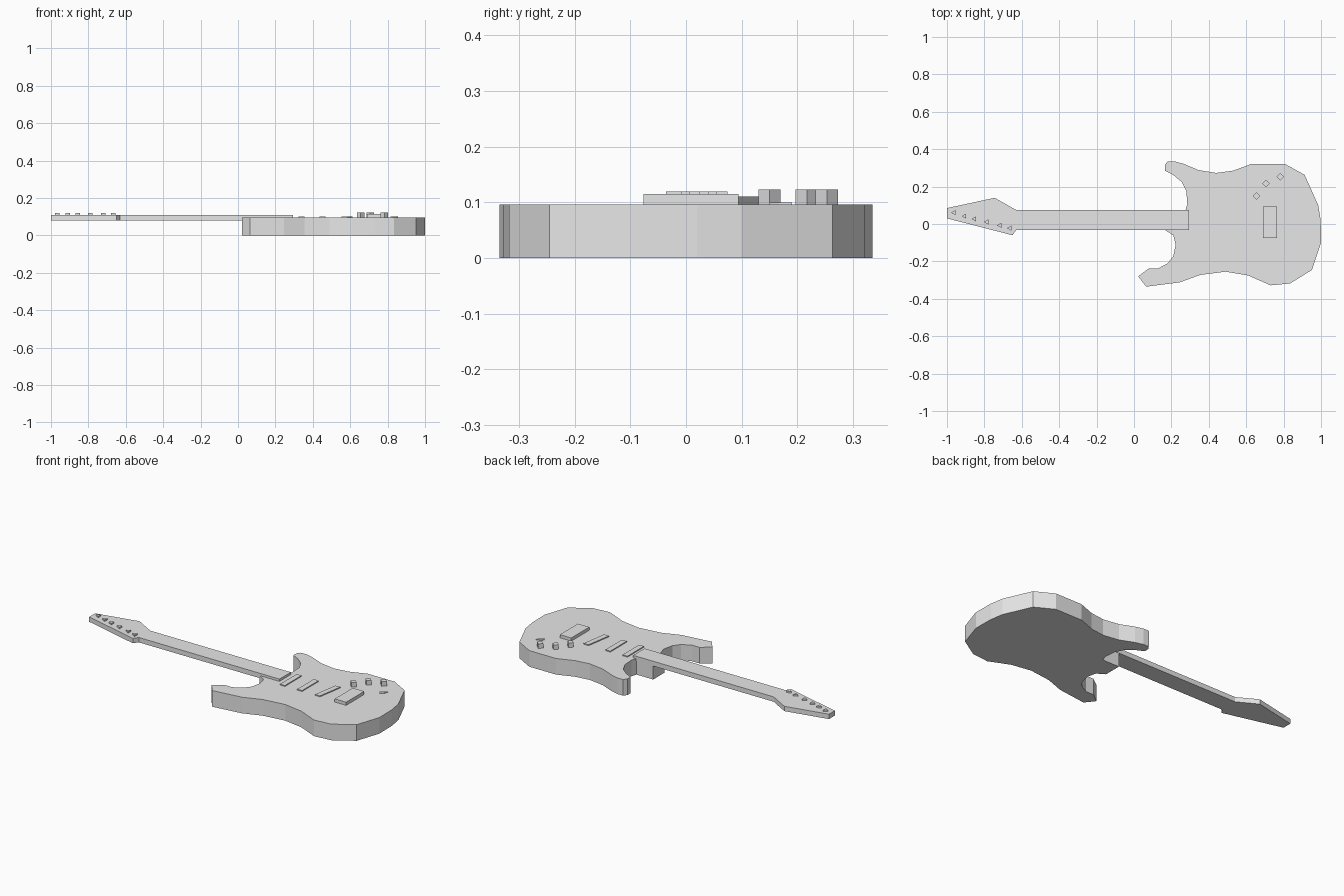
import bpy
import bmesh
import math

cube = bpy.data.objects.get("Cube")
if cube:
    bpy.data.objects.remove(cube, do_unlink=True)

# One plain grey for everything
grey = bpy.data.materials.new("plain_grey")
grey.use_nodes = True
grey.diffuse_color = (0.8, 0.8, 0.8, 1)
grey.node_tree.nodes["Principled BSDF"].inputs["Base Color"].default_value = (0.8, 0.8, 0.8, 1)


def prism(name, outline, z0, z1):
    """Extrude a flat outline from z0 to z1."""
    bm = bmesh.new()
    face = bm.faces.new([bm.verts.new((x, y, z0)) for x, y in outline])
    ext = bmesh.ops.extrude_face_region(bm, geom=[face])
    top = [v for v in ext["geom"] if isinstance(v, bmesh.types.BMVert)]
    bmesh.ops.translate(bm, verts=top, vec=(0, 0, z1 - z0))
    bmesh.ops.recalc_face_normals(bm, faces=bm.faces)
    mesh = bpy.data.meshes.new(name)
    bm.to_mesh(mesh)
    bm.free()
    mesh.materials.append(grey)
    obj = bpy.data.objects.new(name, mesh)
    bpy.context.collection.objects.link(obj)
    return obj


def ring(x, y, r, sides, turn=0.0):
    """Corners of a regular polygon."""
    return [(x + r * math.cos(turn + math.tau * i / sides),
             y + r * math.sin(turn + math.tau * i / sides)) for i in range(sides)]


def slab(x, y, width, length, skew=0.0):
    """Rectangle long in y, its +y end shifted by skew in x."""
    w, h, s = width / 2, length / 2, skew / 2
    return [(x - w - s, y - h), (x + w - s, y - h), (x + w + s, y + h), (x - w + s, y + h)]


BODY_TOP = 0.096

# Body with two horns and a heel under the neck
body = [
    # upper horn and upper edge
    (0.165, 0.285), (0.165, 0.315), (0.18, 0.335), (0.215, 0.335), (0.265, 0.322),
    (0.345, 0.288), (0.44, 0.273), (0.53, 0.285), (0.63, 0.322), (0.805, 0.322),
    # rounded tail
    (0.912, 0.263), (0.985, 0.10), (0.998, 0.02), (1.0, -0.10), (0.952, -0.245),
    # lower edge and lower horn
    (0.835, -0.318), (0.73, -0.328), (0.61, -0.275), (0.49, -0.255), (0.355, -0.272),
    (0.245, -0.312), (0.065, -0.335), (0.022, -0.28), (0.078, -0.238), (0.128, -0.238),
    # lower cutaway
    (0.18, -0.21), (0.21, -0.172), (0.223, -0.11), (0.21, -0.06), (0.165, -0.032),
    # heel and upper cutaway
    (0.165, 0.073), (0.275, 0.073), (0.285, 0.105), (0.28, 0.175), (0.255, 0.225),
    (0.21, 0.262),
]
prism("body", body, 0, BODY_TOP)

# Neck and headstock in one flat piece
neck = [(0.295, -0.032), (0.295, 0.075), (-0.63, 0.075), (-0.745, 0.14),
        (-1.0, 0.085), (-1.0, 0.03), (-0.65, -0.06), (-0.63, -0.032)]
prism("neck_and_headstock", neck, 0.081, 0.11)

# Three-sided tuning pegs
pegs = [(-0.962, 0.061), (-0.905, 0.042), (-0.852, 0.027),
        (-0.787, 0.011), (-0.717, -0.007), (-0.663, -0.022)]
for i, (x, y) in enumerate(pegs):
    prism(f"tuning_peg_{i + 1}", ring(x, y, 0.016, 3, math.pi), 0.105, 0.119)

# Pickups, the last one slanted
for i, (x, skew) in enumerate([(0.34, 0), (0.453, 0), (0.583, 0.025)]):
    prism(f"pickup_{i + 1}", slab(x, 0.01, 0.032, 0.155, skew), 0.09, 0.102)

# Bridge
prism("bridge", slab(0.727, 0.009, 0.075, 0.17), 0.09, 0.115)

# Four-sided control knobs
for i, (x, y) in enumerate([(0.655, 0.15), (0.706, 0.217), (0.782, 0.253)]):
    prism(f"knob_{i + 1}", ring(x, y, 0.02, 4), 0.09, 0.123)

# Small flat cable socket plate
socket = [(0.815, 0.165), (0.828, 0.15), (0.845, 0.167), (0.855, 0.19), (0.828, 0.181)]
prism("socket_plate", socket, 0.09, 0.1)
